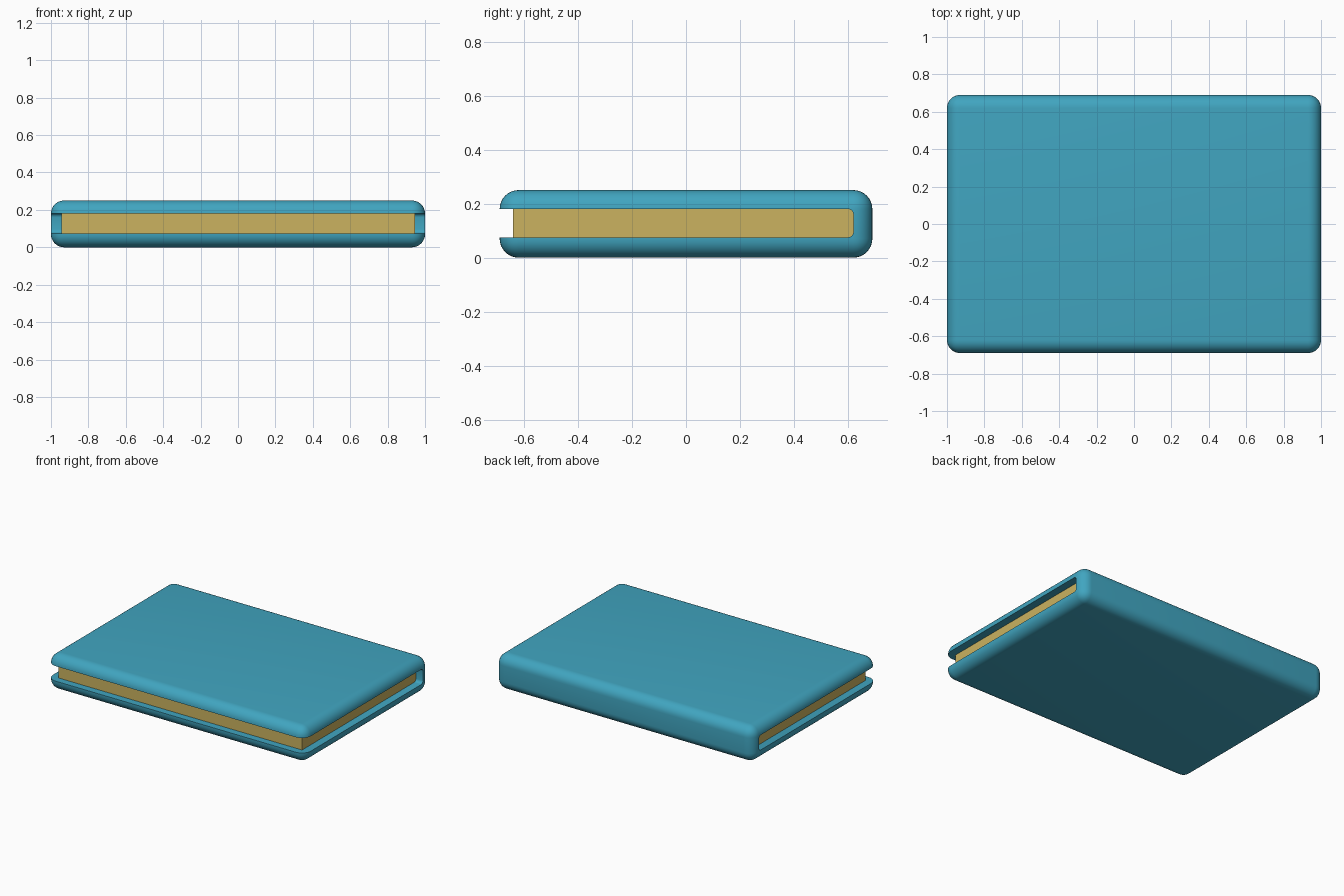
import bpy, bmesh

if "Cube" in bpy.data.objects:
    bpy.data.objects.remove(bpy.data.objects["Cube"])

def material(name, rgb):
    m = bpy.data.materials.new(name)
    m.diffuse_color = (*rgb, 1)
    m.use_nodes = True
    m.node_tree.nodes["Principled BSDF"].inputs["Base Color"].default_value = m.diffuse_color
    return m

teal = material("teal cover", (0.052, 0.376, 0.527))
cream = material("straw pages", (0.60, 0.45, 0.115))

def box(name, lo, hi, mat, radius=0, segments=6, pick=lambda e: True):
    """Box between two corners, with the picked edges rounded."""
    bm = bmesh.new()
    bmesh.ops.create_cube(bm, size=1)
    for v in bm.verts:
        v.co = [hi[i] if v.co[i] > 0 else lo[i] for i in range(3)]
    if radius:
        bmesh.ops.bevel(bm, geom=[e for e in bm.edges if pick(e)], offset=radius,
                        segments=segments, profile=0.5, affect='EDGES')
    me = bpy.data.meshes.new(name)
    bm.to_mesh(me)
    bm.free()
    me.materials.append(mat)
    ob = bpy.data.objects.new(name, me)
    bpy.context.collection.objects.link(ob)
    return ob

def back_edge(e):
    # long edges along x at the back
    a, b = e.verts
    return abs(a.co.x - b.co.x) > 1 and a.co.y > 0

# Wraparound cover: rounded slab with a slot open on three sides
cover = box("cover", (-1, -0.69, 0), (1, 0.69, 0.25), teal, 0.07, 8)
slot = box("slot_cutter", (-1.2, -0.9, 0.075), (1.2, 0.62, 0.18), teal, 0.02, 4, back_edge)
slot.hide_render = True
cut = cover.modifiers.new("slot", 'BOOLEAN')
cut.operation = 'DIFFERENCE'
cut.solver = 'EXACT'
cut.object = slot
bpy.context.view_layer.objects.active = cover
cover.select_set(True)
bpy.ops.object.modifier_apply(modifier=cut.name)
bpy.data.objects.remove(slot)
bpy.ops.object.shade_smooth_by_angle(angle=0.6)

# Page block, set back from the cover edges
box("pages", (-0.945, -0.64, 0.075), (0.945, 0.62, 0.18), cream, 0.019, 4, back_edge)
